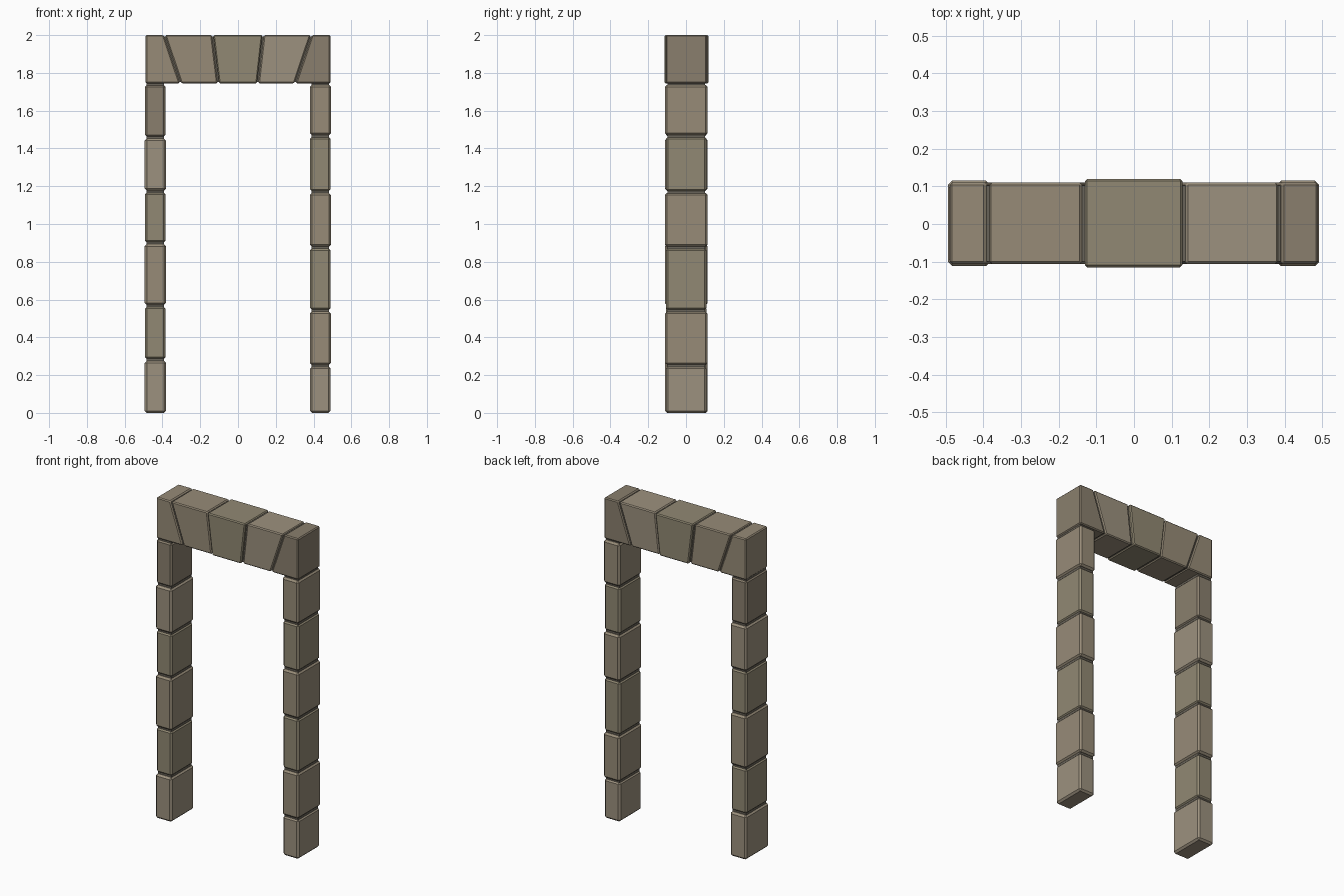
import bpy, bmesh

if "Cube" in bpy.data.objects:
    bpy.data.objects.remove(bpy.data.objects["Cube"])


def material(name, rgb):
    m = bpy.data.materials.new(name)
    m.diffuse_color = (*rgb, 1)
    m.use_nodes = True
    m.node_tree.nodes["Principled BSDF"].inputs["Base Color"].default_value = m.diffuse_color
    return m


STONES = [material("stone_light", (0.335, 0.285, 0.21)),
          material("stone_olive", (0.285, 0.25, 0.172)),
          material("stone_warm", (0.31, 0.26, 0.187)),
          material("stone_dark", (0.255, 0.213, 0.155))]
MORTAR = material("mortar", (0.14, 0.125, 0.1))


def prism(name, profile, y0, y1, mat, bevel=0.0):
    """Extrude an xz profile from y0 to y1, with chamfered edges."""
    bm = bmesh.new()
    face = bm.faces.new([bm.verts.new((x, y0, z)) for x, z in profile])
    ext = bmesh.ops.extrude_face_region(bm, geom=[face])
    verts = [v for v in ext["geom"] if isinstance(v, bmesh.types.BMVert)]
    bmesh.ops.translate(bm, verts=verts, vec=(0, y1 - y0, 0))
    if bevel:
        bmesh.ops.bevel(bm, geom=bm.edges[:], offset=bevel, segments=1,
                        affect='EDGES', profile=0.5)
    bmesh.ops.recalc_face_normals(bm, faces=bm.faces)
    mesh = bpy.data.meshes.new(name)
    bm.to_mesh(mesh)
    bm.free()
    mesh.materials.append(mat)
    ob = bpy.data.objects.new(name, mesh)
    bpy.context.collection.objects.link(ob)
    return ob


def rect(x0, x1, z0, z1):
    return [(x0, z0), (x1, z0), (x1, z1), (x0, z1)]


# Jambs: stacked chamfered blocks, alternately deep and shallow
GAP = 0.004
jambs = {
    "left": (-0.494, -0.382, 0, [0, 0.28, 0.567, 0.897, 1.172, 1.457, 1.741],
             [0, 1, 2, 1, 0, 3]),
    "right": (0.38, 0.492, 1, [0, 0.25, 0.54, 0.876, 1.168, 1.466, 1.741],
              [0, 2, 1, 2, 1, 2]),
}
for side, (x0, x1, phase, joints, tints) in jambs.items():
    for i in range(6):
        shallow = (i + phase) % 2
        front, back = (-0.106, 0.108) if shallow else (-0.112, 0.115)
        inset = 0.002 if shallow else 0.0
        z0 = joints[i] + (GAP if i else 0)
        prism(f"{side}_jamb_block_{i + 1}",
              rect(x0 + inset, x1 - inset, z0, joints[i + 1] - GAP),
              front, back, STONES[tints[i]], 0.011)
    # Recessed mortar core that shows in the joints
    prism(f"{side}_jamb_mortar", rect(x0 + 0.009, x1 - 0.009, 0.02, 1.76),
          -0.098, 0.1, MORTAR)

# Flat arch: slanted joints given as (x at bottom, x at top)
Z0, Z1, H = 1.745, 2.0, 0.004
cuts = [(-0.489, -0.489), (-0.304, -0.39), (-0.104, -0.135),
        (0.104, 0.133), (0.302, 0.388), (0.489, 0.489)]
names = ["left_springer", "left_voussoir", "keystone",
         "right_voussoir", "right_springer"]
for i, (name, tint) in enumerate(zip(names, [2, 2, 1, 0, 3])):
    (b0, t0), (b1, t1) = cuts[i], cuts[i + 1]
    gl = H if i > 0 else 0
    gr = H if i < 4 else 0
    front, back = (-0.115, 0.12) if name == "keystone" else (-0.106, 0.11)
    prism(name, [(b0 + gl, Z0), (b1 - gr, Z0), (t1 - gr, Z1), (t0 + gl, Z1)],
          front, back, STONES[tint], 0.006)
prism("lintel_mortar", rect(-0.48, 0.48, Z0 + 0.007, Z1 - 0.007),
      -0.099, 0.102, MORTAR)
